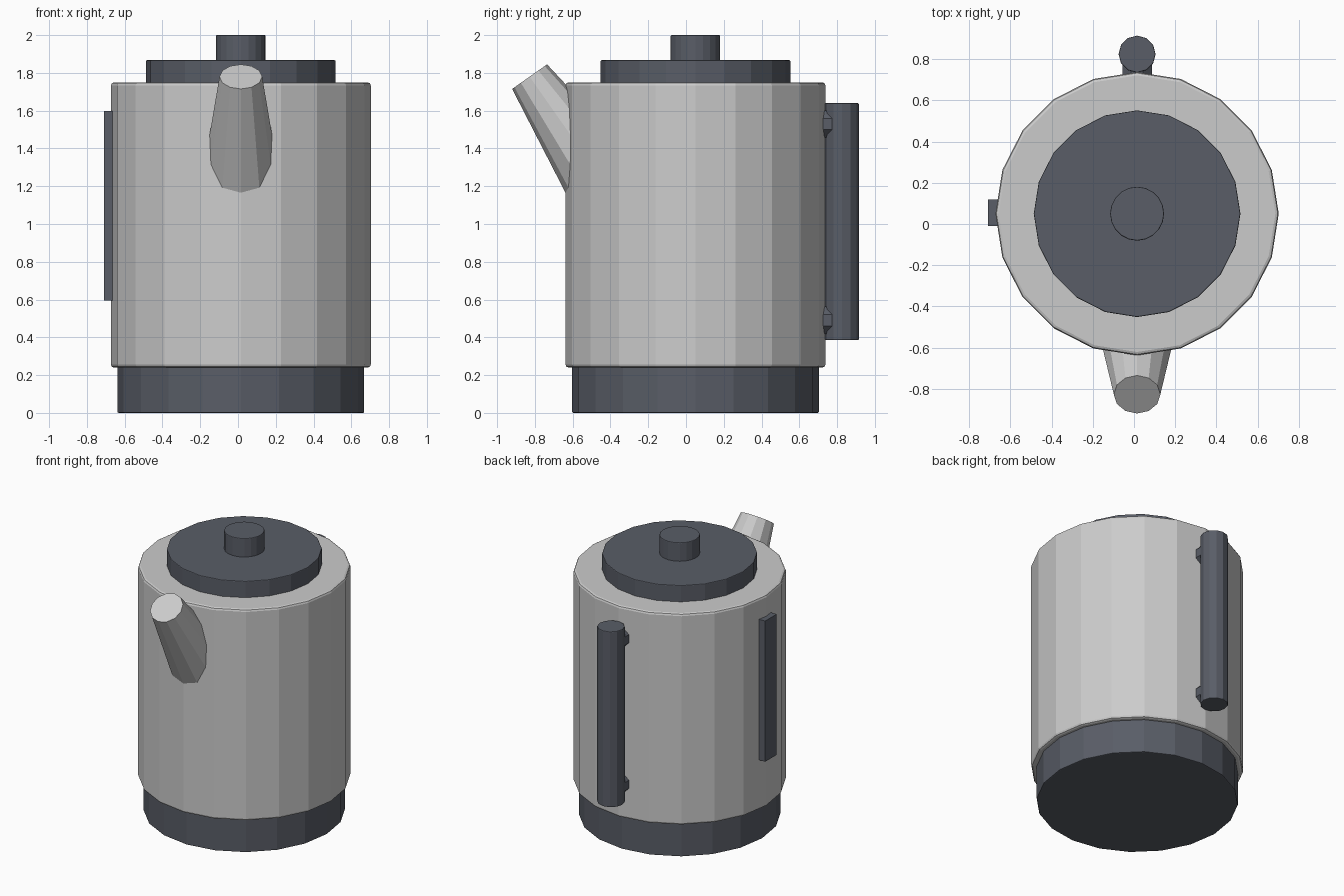
import bpy
from math import pi
from mathutils import Vector, Matrix

if "Cube" in bpy.data.objects:
    bpy.data.objects.remove(bpy.data.objects["Cube"])

CX, CY = 0.015, 0.05

dark = bpy.data.materials.new("dark_plastic")
dark.diffuse_color = (0.10, 0.11, 0.135, 1)
dark.use_nodes = True
dark.node_tree.nodes["Principled BSDF"].inputs["Base Color"].default_value = dark.diffuse_color


def finish(obj, name, mat, bevel):
    obj.name = name
    if mat:
        obj.data.materials.append(mat)
    if bevel:
        mod = obj.modifiers.new("edge", 'BEVEL')
        mod.width = bevel
        mod.segments = 2
        mod.limit_method = 'ANGLE'
        mod.angle_limit = pi / 4
    return obj


def tube(name, start, end, r1, r2, sides, mat=None, bevel=0, turn=0):
    """Flat-sided capped cylinder or cone between two points."""
    a, b = Vector(start), Vector(end)
    axis = (b - a).normalized()
    bpy.ops.mesh.primitive_cone_add(vertices=sides, radius1=r1, radius2=r2,
                                    depth=(b - a).length)
    obj = bpy.context.object
    rot = Vector((0, 0, 1)).rotation_difference(axis).to_matrix().to_4x4()
    obj.data.transform(rot @ Matrix.Rotation(turn, 4, 'Z'))
    obj.location = (a + b) / 2
    return finish(obj, name, mat, bevel)


# Stacked round parts: name, bottom z, top z, radius, material, bevel
for name, z0, z1, r, mat, bev in (
        ("base", 0.0, 0.245, 0.653, dark, 0.006),
        ("body", 0.24, 1.75, 0.688, None, 0.016),
        ("lid", 1.745, 1.867, 0.502, dark, 0.005),
        ("lid_knob", 1.86, 2.0, 0.131, dark, 0.005)):
    tube(name, (CX, CY, z0), (CX, CY, z1), r, r, 20, mat, bev)

# Tapered spout, wide end buried in the body
tip = Vector((CX, -0.828, 1.78))
root = tip + Vector((0, 0.575, -0.818)) * 0.62
tube("spout", root, tip, 0.199, 0.113, 12)

# Upright handle with two octagonal mounts
HY = 0.825
tube("handle", (CX, HY, 0.385), (CX, HY, 1.64), 0.09, 0.09, 12, dark, 0.005)
for name, z in (("lower_handle_mount", 0.49), ("upper_handle_mount", 1.53)):
    tube(name, (CX, 0.66, z), (CX, HY, z), 0.078, 0.078, 8, dark, 0, pi / 8)

# Water level strip on the left side
bpy.ops.mesh.primitive_cube_add(size=1)
strip = bpy.context.object
strip.data.transform(Matrix.Diagonal((0.06, 0.13, 1.005, 1)))
strip.location = (-0.68, 0.055, 1.097)
finish(strip, "water_level_strip", dark, 0)
